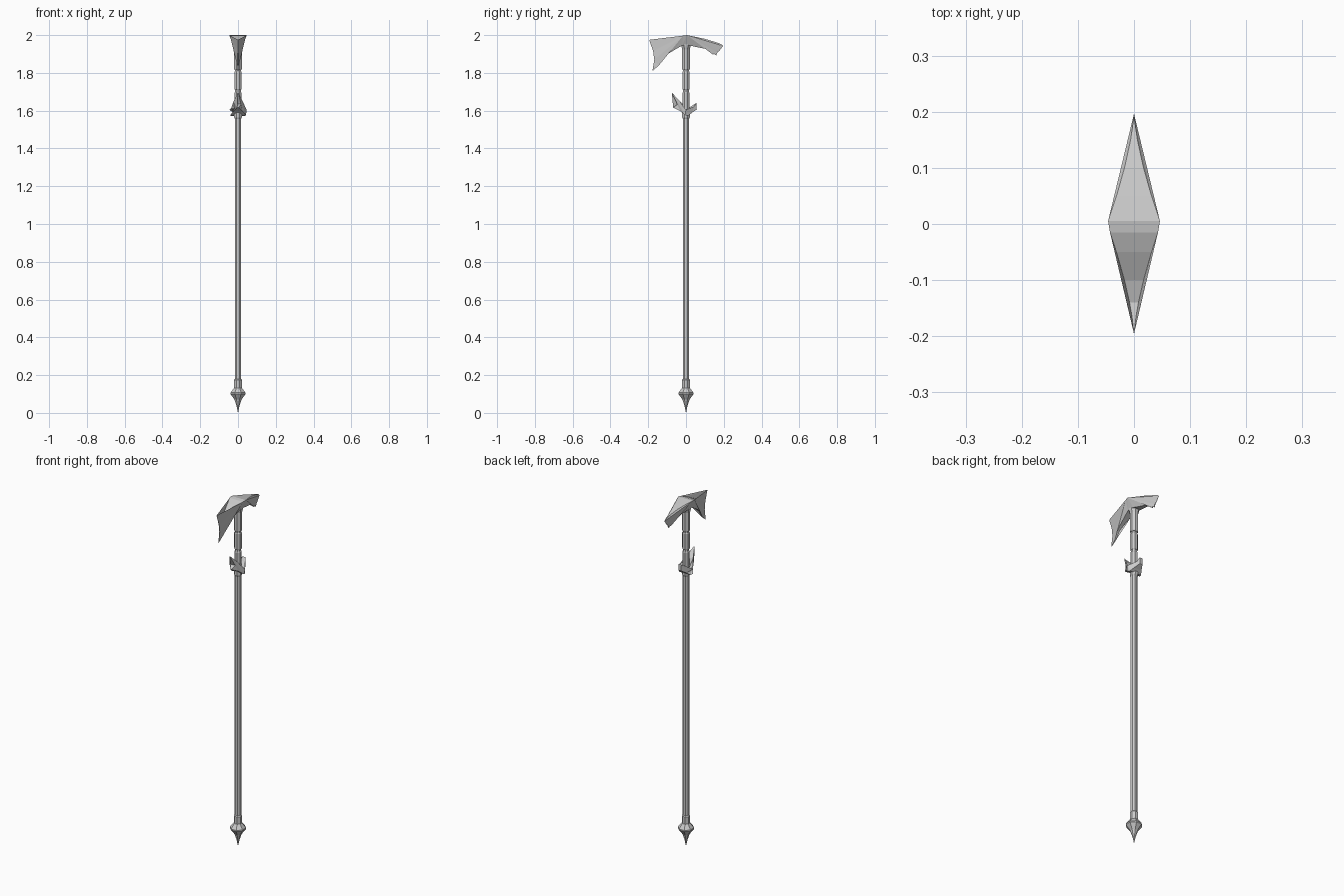
import bpy, bmesh, math

if "Cube" in bpy.data.objects:
    bpy.data.objects.remove(bpy.data.objects["Cube"])


def finish(name, bm):
    bmesh.ops.recalc_face_normals(bm, faces=bm.faces)
    me = bpy.data.meshes.new(name)
    bm.to_mesh(me)
    bm.free()
    ob = bpy.data.objects.new(name, me)
    bpy.context.collection.objects.link(ob)
    return ob


def lathe(name, prof, sides=8):
    """Spin (radius, z) pairs around z with flat facets."""
    bm = bmesh.new()
    rings = []
    for r, z in prof:
        rings.append([bm.verts.new((r * math.cos(a), r * math.sin(a), z))
                      for a in (2 * math.pi * (i + .5) / sides for i in range(sides))])
    for a, b in zip(rings, rings[1:]):
        for i in range(sides):
            j = (i + 1) % sides
            bm.faces.new((a[i], a[j], b[j], b[i]))
    bm.faces.new(rings[0])
    bm.faces.new(rings[-1])
    bmesh.ops.remove_doubles(bm, verts=bm.verts, dist=0.00001)
    return finish(name, bm)


def blade(name, upper, lower, width, reach, taper):
    """Side outline in (y, z), thick at the shaft and thinning to both tips."""
    bm = bmesh.new()
    pts = [(y, z, 1) for y, z in upper] + [(y, z, taper) for y, z in lower]
    sides = []
    for s in (1, -1):
        vs = []
        for y, z, t in pts:
            f = max(0.01, 1 - abs(y) / reach)
            vs.append(bm.verts.new((s * width * t * f ** 1.5, y, z)))
        sides.append(vs)
    a, b = sides
    n = len(a)
    for i in range(n):
        j = (i + 1) % n
        bm.faces.new((a[i], a[j], b[j], b[i]))
    caps = [bm.faces.new(a), bm.faces.new(b[::-1])]
    bmesh.ops.triangulate(bm, faces=caps)
    return finish(name, bm)


# Long octagonal shaft
lathe("shaft", [(.0175, .12), (.0175, 1.6)])
# Bottom spike and its collar
lathe("foot_spike", [(.0005, 0), (.008, .035), (.02, .07), (.043, .10),
                     (.043, .107), (.022, .133)])
lathe("foot_collar", [(.022, .13), (.022, .175), (.0175, .18)])
# Upper grip segments separated by grooves
lathe("guard_collar", [(.017, 1.555), (.022, 1.565), (.022, 1.59), (.019, 1.6)])
lathe("grip_core", [(.016, 1.58), (.016, 1.96)])
for i, (z0, z1, r) in enumerate([(1.59, 1.70, .0195), (1.71, 1.808, .0205),
                                 (1.816, 1.93, .022)]):
    lathe(f"grip_segment_{i + 1}", [(r - .003, z0), (r, z0 + .005),
                                    (r, z1 - .005), (r - .003, z1)])
lathe("head_socket", [(.021, 1.92), (.027, 1.945), (.027, 1.96)])

# Hooked head: forked tail at the front, toothed beak at the back
blade("hooked_head",
      [(-.195, 1.975), (-.165, 1.95), (-.14, 1.945), (-.10, 1.957), (-.05, 1.983),
       (-.015, 1.997), (.005, 2.0), (.05, 1.991), (.10, 1.98), (.15, 1.965),
       (.185, 1.953), (.196, 1.943)],
      [(.178, 1.918), (.166, 1.908), (.16, 1.892), (.154, 1.908), (.144, 1.896),
       (.135, 1.92), (.10, 1.928), (.05, 1.938), (.02, 1.945), (-.02, 1.945),
       (-.06, 1.922), (-.10, 1.898), (-.125, 1.878), (-.145, 1.838),
       (-.178, 1.81), (-.168, 1.87), (-.174, 1.915)],
      .048, .2, .55)

# Thorned guard clasping the shaft
blade("thorned_guard",
      [(-.075, 1.695), (-.03, 1.648), (-.014, 1.615), (0, 1.605), (.025, 1.612),
       (.042, 1.622), (.056, 1.642)],
      [(.057, 1.606), (.03, 1.588), (.012, 1.573), (-.005, 1.576), (-.03, 1.598),
       (-.068, 1.616), (-.045, 1.634)],
      .046, .085, 1.0)
